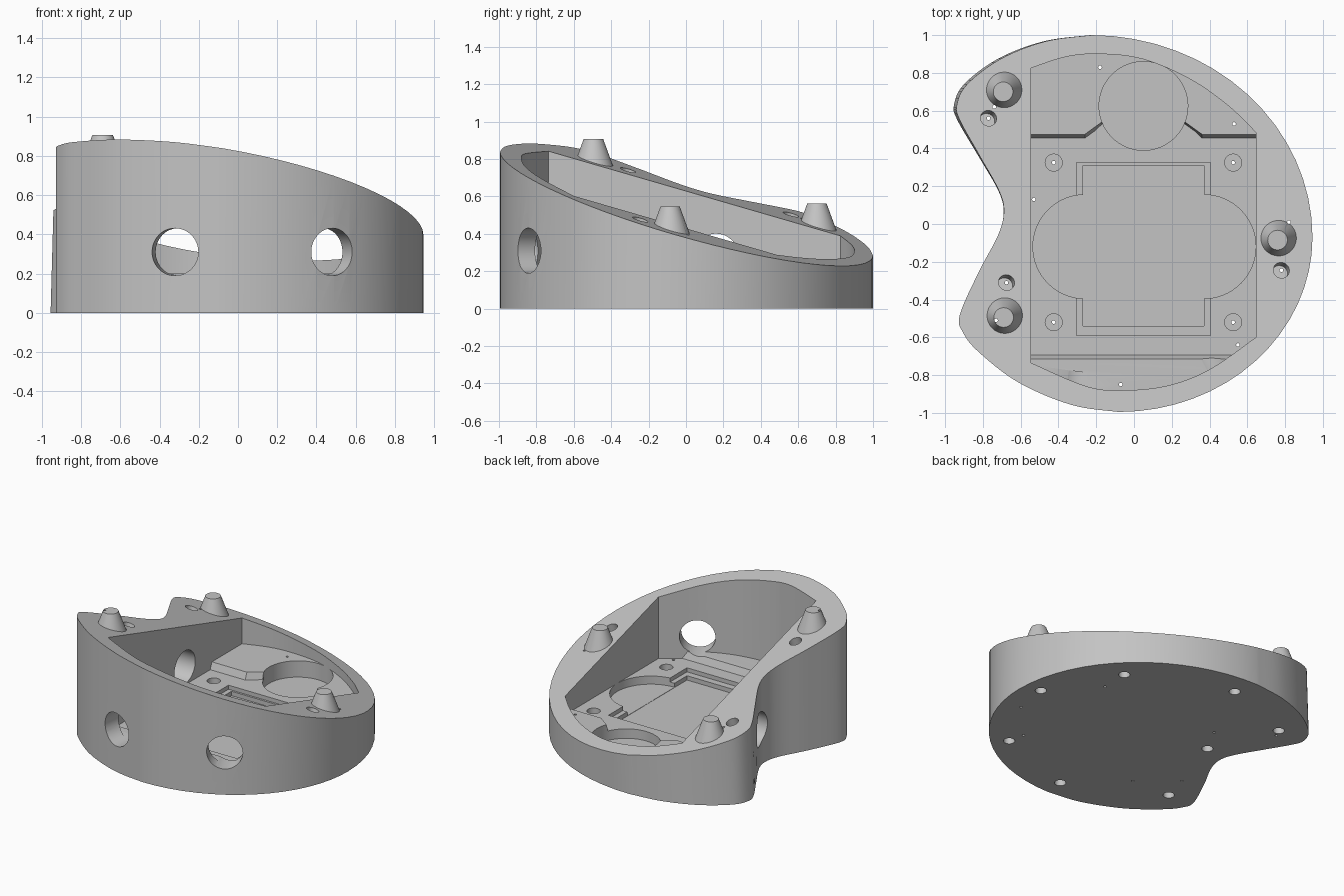
import bpy, bmesh, math
from mathutils import Vector

if "Cube" in bpy.data.objects:
    bpy.data.objects.remove(bpy.data.objects["Cube"], do_unlink=True)

grey = bpy.data.materials.new("plain_grey")
grey.use_nodes = True
grey.diffuse_color = (0.55, 0.55, 0.55, 1)
grey.node_tree.nodes["Principled BSDF"].inputs["Base Color"].default_value = (0.55, 0.55, 0.55, 1)


def rim(x, y):
    """Height of the sloping top plane."""
    return 0.537 - 0.168 * x - 0.29 * y


def spline(pts, closed, steps=6):
    """Smooth curve through the points."""
    n, out = len(pts), []
    pick = (lambda i: pts[i % n]) if closed else (lambda i: pts[min(max(i, 0), n - 1)])
    for i in range(n if closed else n - 1):
        a, b, c, d = (Vector(pick(i + k)) for k in (-1, 0, 1, 2))
        for s in range(steps):
            t = s / steps
            out.append((b * 2 + (c - a) * t + (a * 2 - b * 5 + c * 4 - d) * t * t
                        + (b * 3 - a - c * 3 + d) * t ** 3) / 2)
    return out if closed else out + [Vector(pts[-1])]


def quarter(cx, cy, rx, ry, start, count=16):
    """Quarter ellipse, clockwise from the start angle in degrees."""
    angles = [math.radians(start - 90 * i / count) for i in range(count + 1)]
    return [Vector((cx + rx * math.cos(a), cy + ry * math.sin(a))) for a in angles]


def make(name, bm):
    bmesh.ops.recalc_face_normals(bm, faces=bm.faces[:])
    mesh = bpy.data.meshes.new(name)
    bm.to_mesh(mesh)
    bm.free()
    mesh.materials.append(grey)
    obj = bpy.data.objects.new(name, mesh)
    bpy.context.collection.objects.link(obj)
    return obj


def prism(name, pts, z0, z1, top=None):
    """Extrude a plan outline; top(x, y) may move each upper corner."""
    bm = bmesh.new()
    low = [bm.verts.new((p[0], p[1], z0)) for p in pts]
    high = [bm.verts.new(top(p[0], p[1]) if top else (p[0], p[1], z1)) for p in pts]
    bm.faces.new(low)
    bm.faces.new(high)
    for i in range(len(pts)):
        j = (i + 1) % len(pts)
        bm.faces.new((low[i], low[j], high[j], high[i]))
    return make(name, bm)


def rod(name, a, b, r0, r1=None, sides=32):
    """Cylinder or cone between two points."""
    a, b = Vector(a), Vector(b)
    bm = bmesh.new()
    bmesh.ops.create_cone(bm, cap_ends=True, segments=sides, radius1=r0,
                          radius2=r0 if r1 is None else r1, depth=(b - a).length)
    turn = Vector((0, 0, 1)).rotation_difference(b - a).to_matrix()
    bmesh.ops.rotate(bm, verts=bm.verts[:], matrix=turn)
    bmesh.ops.translate(bm, verts=bm.verts[:], vec=(a + b) / 2)
    return make(name, bm)


def combine(tool, operation="DIFFERENCE"):
    """Apply a boolean to the housing and discard the tool."""
    tool.hide_render = True
    bpy.context.view_layer.objects.active = housing
    mod = housing.modifiers.new("cut", "BOOLEAN")
    mod.operation, mod.solver, mod.object = operation, "EXACT", tool
    bpy.ops.object.modifier_apply(modifier=mod.name)
    bpy.data.objects.remove(tool, do_unlink=True)


def box(name, x0, x1, y0, y1, z0, z1):
    return prism(name, [(x0, y0), (x1, y0), (x1, y1), (x0, y1)], z0, z1)


# Kidney-shaped housing: two elliptical quarters, then two lobes and a hollow
hollow_side = [(-.08, -.995), (-.33, -.958), (-.61, -.84), (-.82, -.68), (-.905, -.575),
               (-.922, -.48), (-.82, -.25), (-.72, -.06), (-.69, .065), (-.72, .18),
               (-.83, .37), (-.935, .55), (-.953, .63), (-.90, .74), (-.72, .875),
               (-.48, .967), (-.23, 1)]
outline = (quarter(-.23, -.07, 1.175, 1.07, 90)[:-1] + quarter(-.08, -.07, 1.025, .925, 0)[:-1]
           + spline(hollow_side, False)[:-1])


def drafted(x, y):
    x += 0.025 * max(0, y) * max(0, -x)
    return x, y, rim(x, y)


housing = prism("housing", outline, 0, 1, drafted)

# Main cavity, straight at both sides and curved at both ends
back_arc = [(-.545, .825), (-.36, .885), (-.18, .90), (.05, .872), (.3, .765), (.5, .625), (.645, .485)]
front_arc = [(.645, -.6), (.4, -.77), (.18, -.855), (-.05, -.88), (-.25, -.86), (-.545, -.735)]
combine(prism("cavity", spline(back_arc, False) + spline(front_arc, False), .15, 1.3))

# Raised platforms at both ends of the floor, with sloped leading edges
back = [(-.6, .423), (-.26, .423), (-.17, .51), (.27, .51), (.36, .423), (.68, .423),
        (.68, .5), (.5, .68), (.3, .8), (.05, .92), (-.2, .94), (-.6, .86)]
front = [(-.6, -.66), (.52, -.66), (.52, -.72), (.3, -.86), (-.05, -.93), (-.35, -.88), (-.6, -.78)]
combine(prism("back_platform", back, .07, .2,
              lambda x, y: (x, y + (.052 if y < .43 else .03 if y < .52 and x < .6 else 0), .2)), "UNION")
combine(prism("front_platform", front, .07, .2,
              lambda x, y: (x, y - (.055 if y > -.7 else 0), .2)), "UNION")

# Floor pockets: stepped rectangle, two round wings and a round well
combine(box("tray_step", -.305, .405, -.59, .325, .12, .21))
for x in (-.26, .37):
    combine(rod("tray_wing", (x, -.12, .09), (x, -.12, .21), .275, sides=64))
combine(box("tray", -.27, .37, -.54, .31, .088, .21))
combine(rod("round_well", (.05, .625, .08), (.05, .625, .21), .235, sides=64))

# Round ports through the walls: two in front, one in the hollow side
for p, d, reach in (((-.32, -.95, .31), (.14, .99, 0), .17), ((.49, -.86, .31), (-.47, .88, 0), .19),
                    ((-.72, .16, .28), (1, 0, 0), .24)):
    p, d = Vector(p), Vector(d).normalized()
    combine(rod("port", p - d * .24, p + d * reach, .121, sides=48))

# Tapered pegs on the rim
for x, y in ((-.693, .70), (-.69, -.495), (.76, -.085)):
    z = rim(x, y)
    combine(rod("peg", (x, y, z - .06), (x, y, z + .111), .115, .052, 40), "UNION")

# Shallow sockets square to the rim, each with a pilot hole
tilt = Vector((.168, .29, 1)).normalized()
pilots = []
for x, y in ((-.77, .56), (-.675, -.31), (.78, -.245)):
    p = Vector((x, y, rim(x, y)))
    combine(rod("socket", p - tilt * .06, p + tilt * .05, .043))
    pilots.append((x, y))

# Screw recesses in the floor
for x in (-.425, .525):
    for y in (-.52, .325):
        combine(rod("floor_recess", (x, y, .1), (x, y, .22), .045))
        pilots.append((x, y))

# Counterbores under the base
for x, y in ((-.18, .83), (.53, .53), (-.53, .13), (.55, -.64),
             (-.07, -.85), (.82, .01), (-.73, -.51), (-.74, .62)):
    combine(rod("counterbore", (x, y, -.05), (x, y, .06), .038))
    pilots.append((x, y))

# Narrow pilot holes right through
for x, y in pilots:
    combine(rod("pilot", (x, y, -.1), (x, y, 1.3), .0095, sides=12))

bpy.ops.object.select_all(action="DESELECT")
housing.select_set(True)
bpy.context.view_layer.objects.active = housing
bpy.ops.object.shade_smooth_by_angle(angle=math.radians(30))
